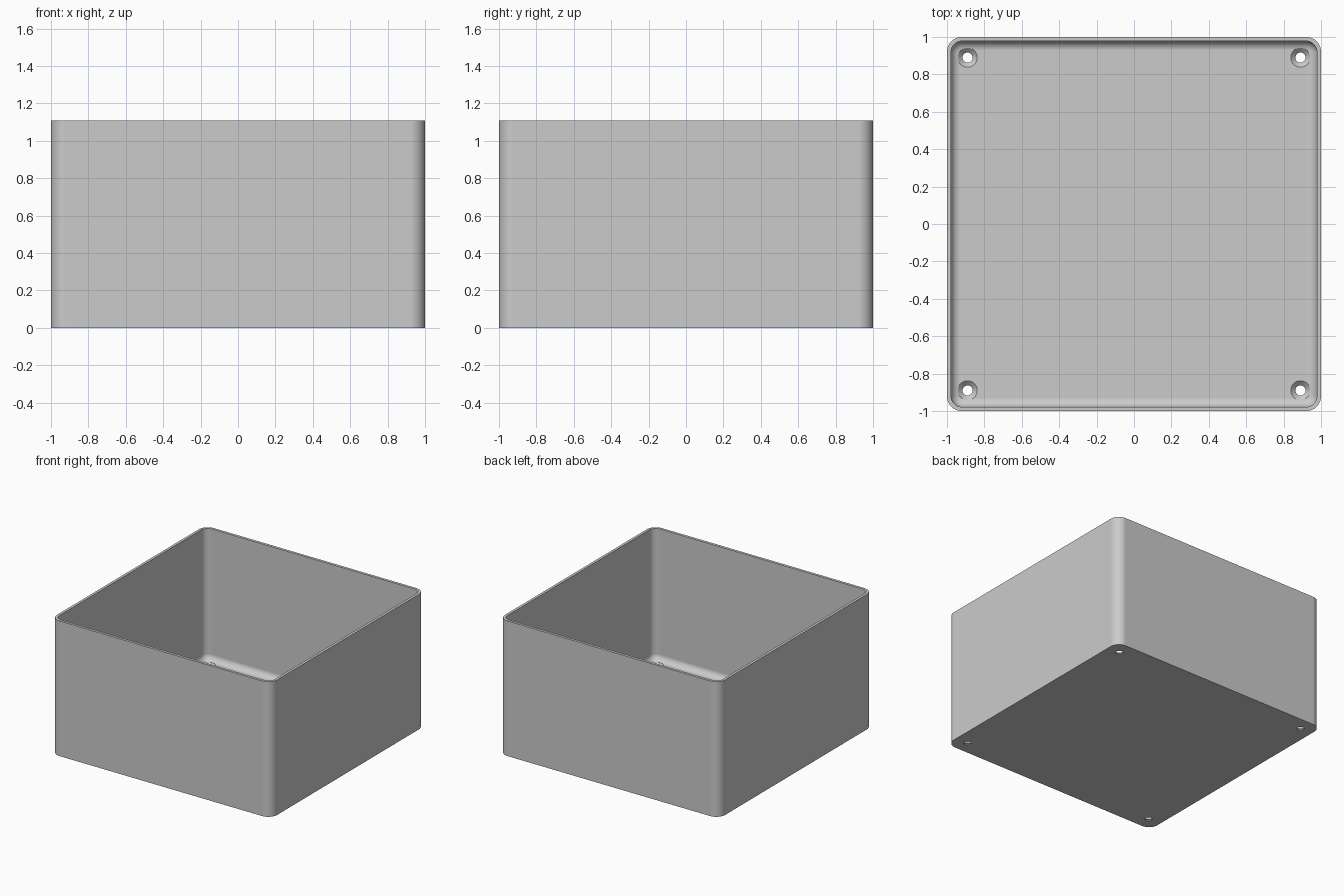
import bpy, bmesh
from math import sin, cos, pi

if "Cube" in bpy.data.objects:
    bpy.data.objects.remove(bpy.data.objects["Cube"])

HEIGHT, HALF, RADIUS = 1.11, 1.0, 0.08
WALL, FLOOR, FILLET = 0.022, 0.03, 0.05
HOLE_POS, HOLE_R, SINK_R = 0.89, 0.027, 0.052

grey = bpy.data.materials.new("plain grey")
grey.use_nodes = True
colour = (0.6, 0.6, 0.6, 1)
grey.diffuse_color = colour
grey.node_tree.nodes["Principled BSDF"].inputs["Base Color"].default_value = colour


def rounded_square(inset, z, steps=10):
    """Points of a square with round corners, moved inward by inset."""
    r, c = RADIUS - inset, HALF - RADIUS
    points = []
    for q in range(4):
        cx = c if q in (0, 3) else -c
        cy = c if q in (0, 1) else -c
        for i in range(steps + 1):
            a = (q + i / steps) * pi / 2
            points.append((cx + r * cos(a), cy + r * sin(a), z))
    return points


def circle(r, z, sides=32):
    return [(r * cos(2 * pi * i / sides), r * sin(2 * pi * i / sides), z)
            for i in range(sides)]


def loft(name, sections):
    """Closed solid through a list of matching rings."""
    bm = bmesh.new()
    rings = [[bm.verts.new(p) for p in s] for s in sections]
    for a, b in zip(rings, rings[1:]):
        for i in range(len(a)):
            j = (i + 1) % len(a)
            bm.faces.new((a[i], a[j], b[j], b[i]))
    bm.faces.new(rings[0][::-1])
    bm.faces.new(rings[-1])
    bmesh.ops.recalc_face_normals(bm, faces=bm.faces)
    mesh = bpy.data.meshes.new(name)
    bm.to_mesh(mesh)
    bm.free()
    ob = bpy.data.objects.new(name, mesh)
    bpy.context.collection.objects.link(ob)
    return ob


# Open box: outside wall, rim, inside wall, rounded floor edge
sections = [rounded_square(0, 0), rounded_square(0, HEIGHT),
            rounded_square(WALL, HEIGHT)]
for k in range(9):
    a = k / 8 * pi / 2
    sections.append(rounded_square(WALL + FILLET * (1 - cos(a)),
                                   FLOOR + FILLET * (1 - sin(a))))
box = loft("open_box", sections)
box.data.materials.append(grey)

# Countersunk screw holes in the four floor corners
cutters = []
for x in (-HOLE_POS, HOLE_POS):
    for y in (-HOLE_POS, HOLE_POS):
        cutter = loft("screw_hole_cutter", [
            circle(HOLE_R, -0.05), circle(HOLE_R, 0.006),
            circle(SINK_R, FLOOR), circle(SINK_R, 0.2)])
        cutter.location = (x, y, 0)
        cutter.hide_render = True
        cutters.append(cutter)
        cut = box.modifiers.new("screw_hole", 'BOOLEAN')
        cut.operation = 'DIFFERENCE'
        cut.solver = 'EXACT'
        cut.object = cutter

bpy.ops.object.select_all(action='DESELECT')
box.select_set(True)
bpy.context.view_layer.objects.active = box
for name in [m.name for m in box.modifiers]:
    bpy.ops.object.modifier_apply(modifier=name)
for cutter in cutters:
    bpy.data.objects.remove(cutter)

# Smooth round corners, crisp rim, flat floor and walls
bpy.ops.object.shade_smooth_by_angle(angle=pi / 6)
weighted = box.modifiers.new("flat_large_faces", 'WEIGHTED_NORMAL')
weighted.keep_sharp = True
